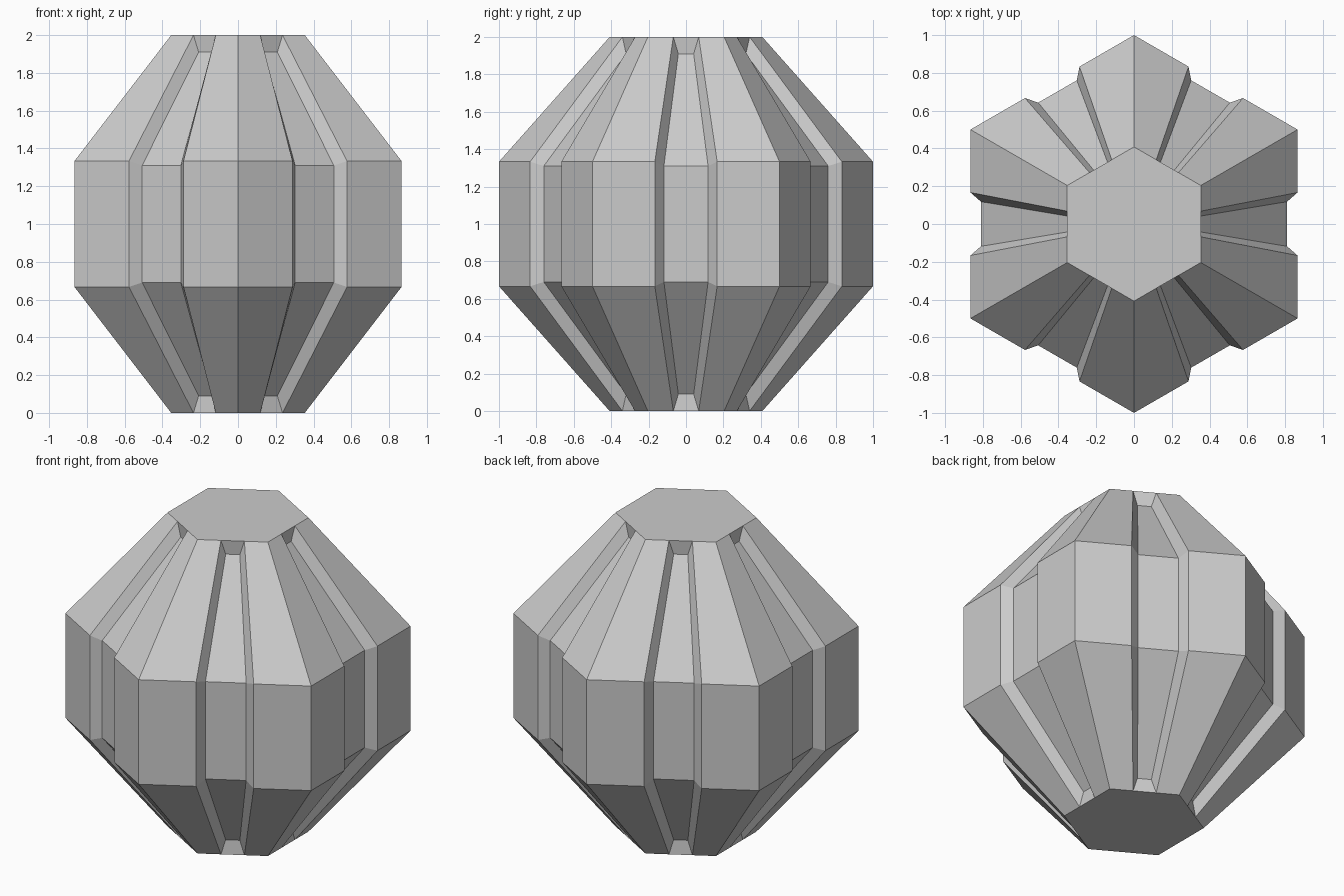
import bpy, bmesh
from math import radians, tan
from mathutils import Matrix, Vector

if "Cube" in bpy.data.objects:
    bpy.data.objects.remove(bpy.data.objects["Cube"])

# side distance from axis and height, for outer shell and for groove floor
OUTER = [(0.3535, 0.0), (0.866, 0.667), (0.866, 1.333), (0.3535, 2.0)]
FLOOR = [(0.346, 0.09), (0.81, 0.69), (0.81, 1.31), (0.346, 1.91)]
FLOOR_HALF = [0.041, 0.118, 0.118, 0.041]

bm = bmesh.new()


def face(points, rot):
    bm.faces.new([bm.verts.new(rot @ Vector(p)) for p in points])


# cross-section rows of one side: corner, groove edge, floor, floor, edge, corner
rows = []
for (d, z), (fd, fz), fh in zip(OUTER, FLOOR, FLOOR_HALF):
    half = d * tan(radians(30))
    third = half / 3
    rows.append([(d, -half, z), (d, -third, z), (fd, -fh, fz),
                 (fd, fh, fz), (d, third, z), (d, half, z)])

for k in range(6):
    rot = Matrix.Rotation(radians(60 * k), 3, 'Z')
    # panels, groove walls and groove floor
    for lo, hi in zip(rows, rows[1:]):
        for i in range(5):
            face([lo[i], lo[i + 1], hi[i + 1], hi[i]], rot)
    # groove end walls
    b, t = rows[0], rows[-1]
    face([b[1], b[4], b[3], b[2]], rot)
    face([t[1], t[2], t[3], t[4]], rot)

# flat hexagonal caps, following the split edges
for row in (rows[0], rows[-1]):
    rim = [Matrix.Rotation(radians(60 * k), 3, 'Z') @ Vector(row[i])
           for k in range(6) for i in (0, 1, 4)]
    bm.faces.new([bm.verts.new(p) for p in rim])

bmesh.ops.remove_doubles(bm, verts=bm.verts, dist=0.0005)
bmesh.ops.recalc_face_normals(bm, faces=bm.faces)
mesh = bpy.data.meshes.new("grooved_hexagonal_body")
bm.to_mesh(mesh)
bm.free()
bpy.context.collection.objects.link(bpy.data.objects.new("grooved_hexagonal_body", mesh))
